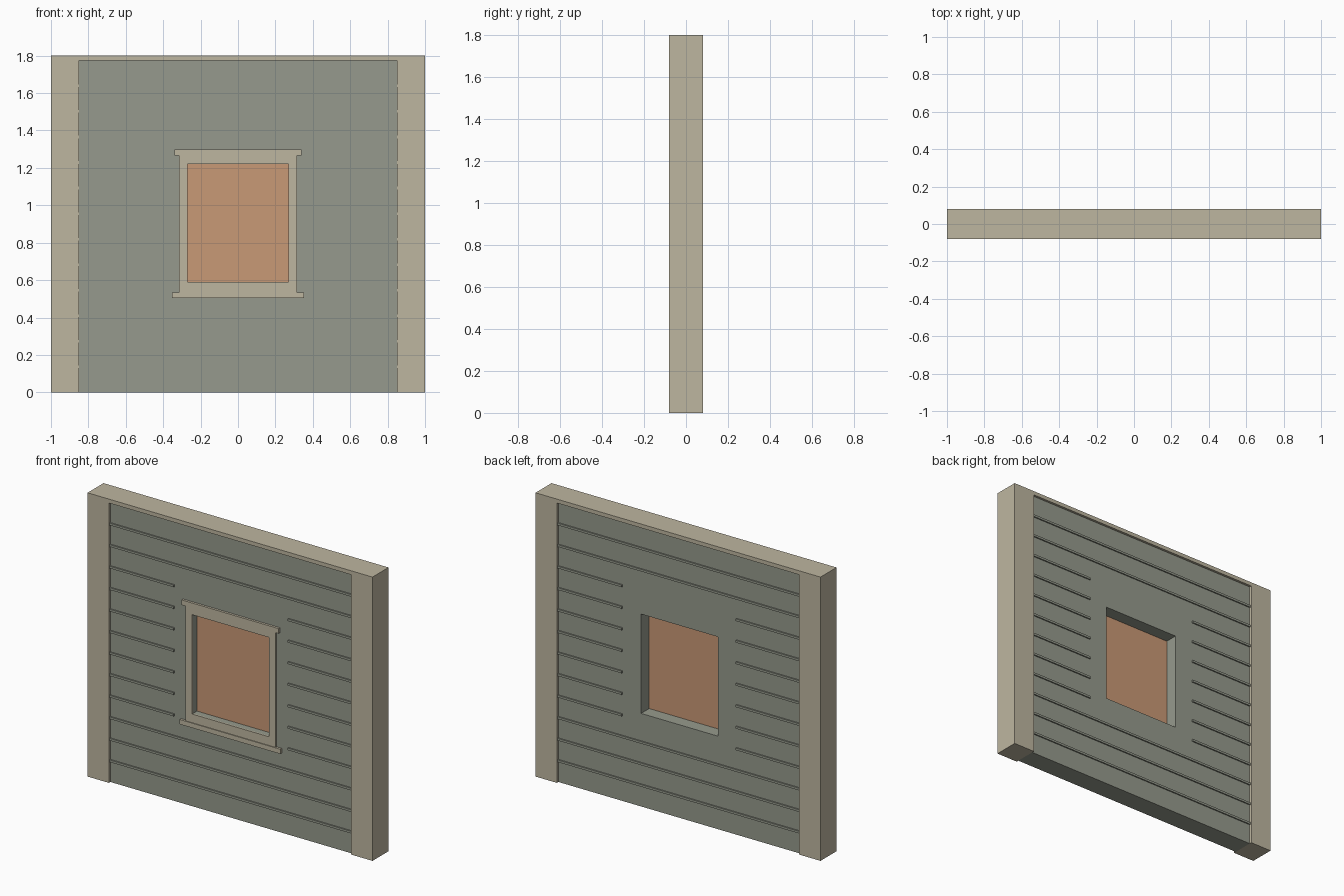
import bpy, bmesh

if "Cube" in bpy.data.objects:
    bpy.data.objects.remove(bpy.data.objects["Cube"])


def material(name, rgb):
    m = bpy.data.materials.new(name)
    m.diffuse_color = (*rgb, 1)
    m.use_nodes = True
    m.node_tree.nodes["Principled BSDF"].inputs["Base Color"].default_value = m.diffuse_color
    return m


TAN = material("tan_trim", (0.515, 0.468, 0.352))
GREY = material("grey_green_siding", (0.305, 0.323, 0.266))
ORANGE = material("orange_pane", (0.584, 0.319, 0.181))


def add_object(name, bm, mat):
    bmesh.ops.recalc_face_normals(bm, faces=bm.faces)
    mesh = bpy.data.meshes.new(name)
    bm.to_mesh(mesh)
    bm.free()
    mesh.materials.append(mat)
    ob = bpy.data.objects.new(name, mesh)
    bpy.context.collection.objects.link(ob)
    return ob


def box(name, x, y, z, mat):
    """Box from (min, max) ranges on each axis."""
    bm = bmesh.new()
    bmesh.ops.create_cube(bm, size=1)
    for v in bm.verts:
        for i, (lo, hi) in enumerate((x, y, z)):
            v.co[i] = hi if v.co[i] > 0 else lo
    return add_object(name, bm, mat)


WALL_Y, SIDING_Y, TRIM_Y = 0.08, 0.065, 0.075
POST_X, CAP_Z, TOP = 0.85, 1.775, 1.8
WIN_X, WIN_LO, WIN_HI = 0.27, 0.59, 1.22

# Siding panel with a window opening
bm = bmesh.new()
xs = (-POST_X, -WIN_X, WIN_X, POST_X)
zs = (0, WIN_LO, WIN_HI, CAP_Z)
grid = [[bm.verts.new((x, -SIDING_Y, z)) for z in zs] for x in xs]
for i in range(3):
    for j in range(3):
        if (i, j) != (1, 1):
            bm.faces.new((grid[i][j], grid[i + 1][j], grid[i + 1][j + 1], grid[i][j + 1]))
ext = bmesh.ops.extrude_face_region(bm, geom=bm.faces[:], use_keep_orig=True)
for g in ext["geom"]:
    if isinstance(g, bmesh.types.BMVert):
        g.co.y = SIDING_Y
add_object("siding_panel", bm, GREY)

# Corner posts and top cap
for side, s in (("left", -1), ("right", 1)):
    box(side + "_post", sorted((s * POST_X, s * 1.0)), (-WALL_Y, WALL_Y), (0, CAP_Z), TAN)
box("top_cap", (-1, 1), (-WALL_Y, WALL_Y), (CAP_Z, TOP), TAN)

# Siding laps on both faces, interrupted around the window
ROWS = 13
for face, s in (("front", -1), ("back", 1)):
    y = sorted((s * (SIDING_Y - 0.005), s * (SIDING_Y + 0.008)))
    for i in range(1, ROWS):
        z = i * CAP_Z / ROWS
        spans = [(-POST_X, -0.4), (0.4, POST_X)] if 4 <= i <= 10 else [(-POST_X, POST_X)]
        for x in spans:
            box(face + "_siding_lap", x, y, (z - 0.007, z + 0.007), GREY)

# Window pane
box("window_pane", (-WIN_X, WIN_X), (-0.026, -0.016), (WIN_LO, WIN_HI), ORANGE)

# Front window trim
trim_y = (-TRIM_Y, -SIDING_Y)
for side, s in (("left", -1), ("right", 1)):
    box(side + "_window_jamb", sorted((s * WIN_X, s * 0.315)), trim_y, (0.535, 1.265), TAN)
box("window_top_rail", (-WIN_X, WIN_X), trim_y, (WIN_HI, 1.265), TAN)
box("window_bottom_rail", (-WIN_X, WIN_X), trim_y, (0.535, WIN_LO), TAN)
box("window_head", (-0.34, 0.34), (-WALL_Y, -SIDING_Y), (1.265, 1.297), TAN)
box("window_sill", (-0.353, 0.353), (-WALL_Y, -SIDING_Y), (0.505, 0.535), TAN)
